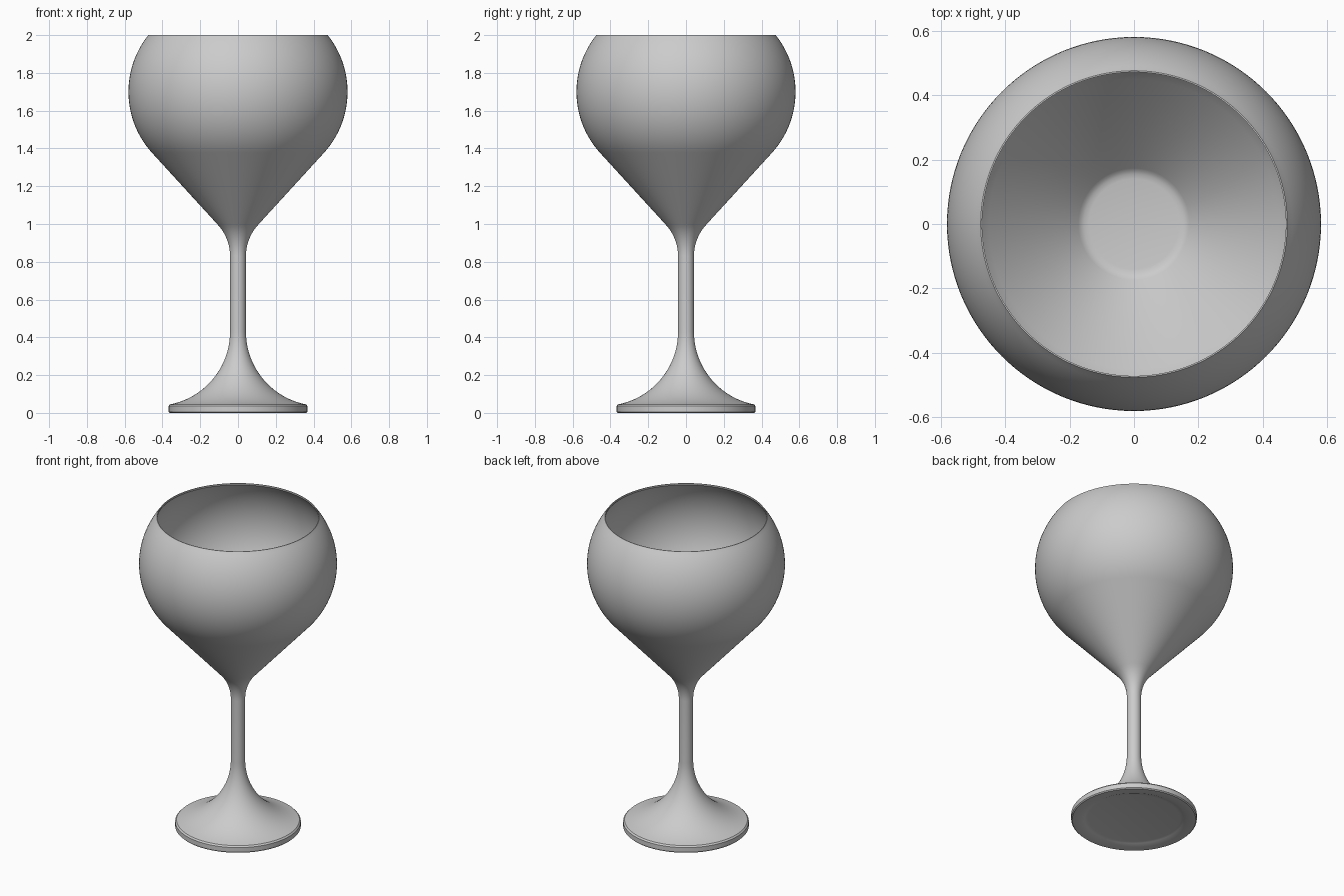
import bpy, bmesh
from math import sin, cos, pi, radians, asin, sqrt

if "Cube" in bpy.data.objects:
    bpy.data.objects.remove(bpy.data.objects["Cube"])

SEGMENTS = 128


def arc(cx, cz, r, a0, a1, n):
    """Points on a circular arc in the (radius, height) plane, angles in degrees."""
    angles = [radians(a0 + (a1 - a0) * i / n) for i in range(n + 1)]
    return [(cx + r * cos(a), cz + r * sin(a)) for a in angles]


def lathe(name, profile):
    """Revolve a (radius, height) profile about z."""
    bm = bmesh.new()
    verts = [bm.verts.new((r, 0, z)) for r, z in profile]
    edges = [bm.edges.new(pair) for pair in zip(verts, verts[1:])]
    bmesh.ops.spin(bm, geom=verts + edges, cent=(0, 0, 0), axis=(0, 0, 1),
                   angle=2 * pi, steps=SEGMENTS)
    bmesh.ops.remove_doubles(bm, verts=bm.verts[:], dist=0.0002)
    bmesh.ops.recalc_face_normals(bm, faces=bm.faces[:])
    mesh = bpy.data.meshes.new(name)
    bm.to_mesh(mesh)
    bm.free()
    obj = bpy.data.objects.new(name, mesh)
    bpy.context.collection.objects.link(obj)
    bpy.context.view_layer.objects.active = obj
    obj.select_set(True)
    bpy.ops.object.shade_smooth_by_angle(angle=radians(30))
    return obj


STEM = 0.042

# Slightly recessed underside and thin foot edge
profile = [(0, 0.012), (0.27, 0.012), (0.29, 0.008), (0.31, 0), (0.362, 0),
           (0.368, 0.006), (0.368, 0.036), (0.36, 0.045)]

# Concave flare from foot to stem
top = 0.43
dx, dz = 0.36 - STEM, top - 0.045
rad = (dx * dx + dz * dz) / (2 * dx)
end = 180 + asin(dz / rad) * 180 / pi
profile += arc(STEM + rad, top, rad, end, 180, 20)[1:]

# Stem and fillet into the bowl
profile += arc(STEM + 0.245, 0.83, 0.245, 180, 137, 10)

# Outer bowl: straight cone running into a round belly
CX, CZ, R = 0.099, 1.70, 0.481
lip = asin(0.296 / R) * 180 / pi
profile += arc(CX, CZ, R, -42, lip, 32)

# Rounded lip and inner wall
wall = 0.009
profile += [(0.4755, 2.0), (0.471, 2.0)]
profile += arc(CX, CZ, R - wall, lip, -42, 32)

# Inner cone and softly rounded flat bottom
profile += [(0.173, 1.087), (0.165, 1.08), (0.155, 1.075), (0.14, 1.072), (0, 1.072)]

lathe("wine_glass", profile)
